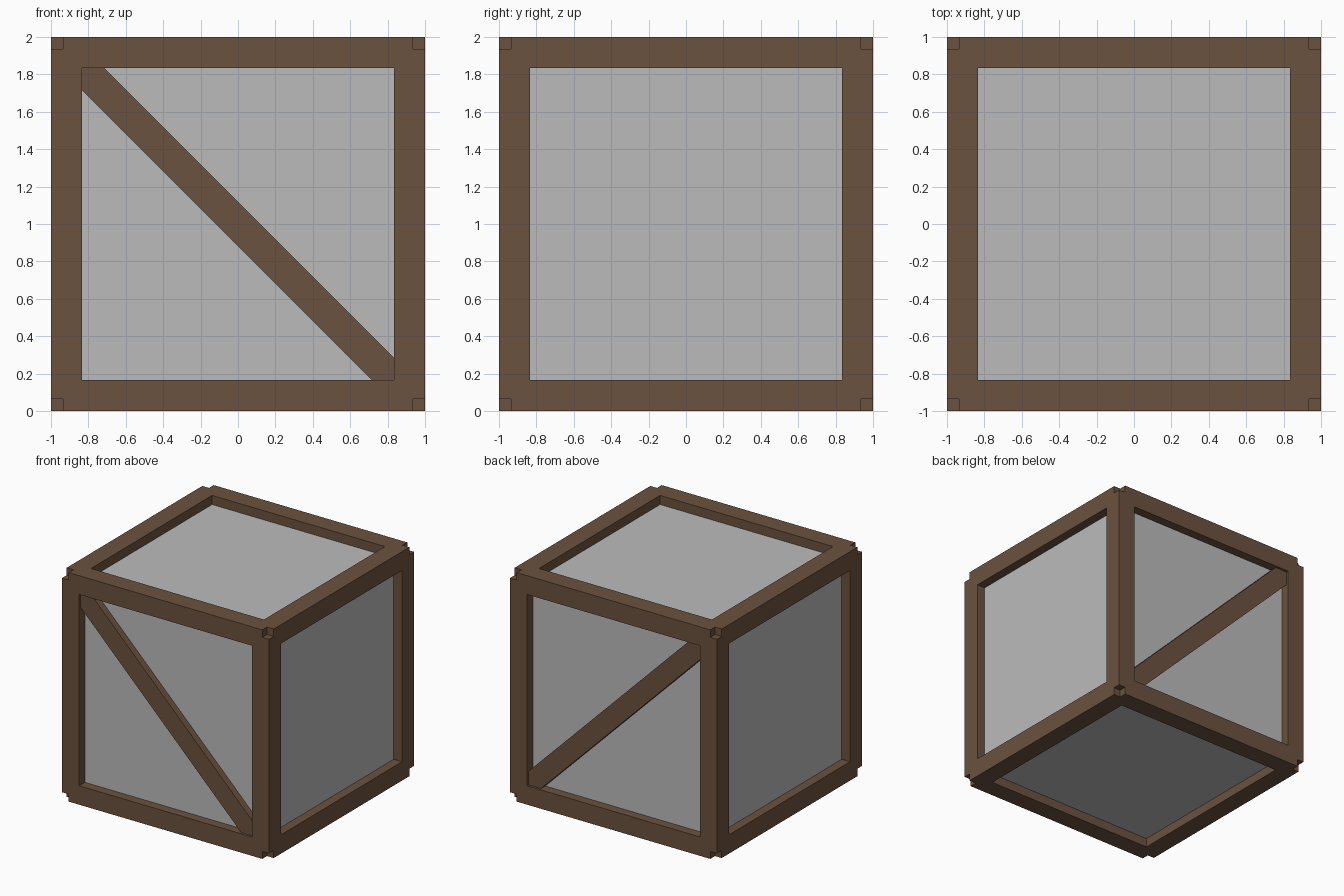
import bpy
import bmesh
from itertools import product
from mathutils import Vector

HALF = 1.0        # half the crate's side
INNER = 0.835     # inner edge of the frame beams
REACH = 0.935     # beams stop short, leaving notched corners
PANEL = 0.92      # panel surface
BRACE = 0.98      # brace surface, just behind the frame
CUT = 0.715       # where the brace meets the frame
MID = Vector((0, 0, HALF))

cube = bpy.data.objects.get("Cube")
if cube:
    bpy.data.objects.remove(cube, do_unlink=True)


def make_material(name, color):
    mat = bpy.data.materials.new(name)
    mat.use_nodes = True
    mat.diffuse_color = color
    mat.node_tree.nodes["Principled BSDF"].inputs["Base Color"].default_value = color
    return mat


def add_object(name, bm, mat):
    bmesh.ops.recalc_face_normals(bm, faces=bm.faces)
    mesh = bpy.data.meshes.new(name)
    bm.to_mesh(mesh)
    bm.free()
    mesh.materials.append(mat)
    obj = bpy.data.objects.new(name, mesh)
    bpy.context.collection.objects.link(obj)
    return obj


def add_box(name, center, size, mat):
    bm = bmesh.new()
    bmesh.ops.create_cube(bm, size=1)
    bmesh.ops.scale(bm, vec=size, verts=bm.verts)
    obj = add_object(name, bm, mat)
    obj.location = MID + Vector(center)


def add_brace(name, y_inner, y_outer, mat):
    # Diagonal board trimmed square to fit the frame opening
    outline = [(-INNER, INNER), (-CUT, INNER), (INNER, -CUT),
               (INNER, -INNER), (CUT, -INNER), (-INNER, CUT)]
    bm = bmesh.new()
    face = bm.faces.new([bm.verts.new((x, y_inner, z)) for x, z in outline])
    side = bmesh.ops.extrude_face_region(bm, geom=[face])
    verts = [v for v in side["geom"] if isinstance(v, bmesh.types.BMVert)]
    bmesh.ops.translate(bm, vec=(0, y_outer - y_inner, 0), verts=verts)
    obj = add_object(name, bm, mat)
    obj.location = MID


wood = make_material("brown wood", (0.147, 0.085, 0.05, 1))
grey = make_material("grey panel", (0.5, 0.5, 0.5, 1))

# Panels: one inner box filling all six openings
add_box("panel_box", (0, 0, 0), (2 * PANEL,) * 3, grey)

# Frame: four beams along each axis
thick = HALF - INNER
offset = (HALF + INNER) / 2
for axis, label in enumerate(("cross", "side", "upright")):
    for number, (a, b) in enumerate(product((-offset, offset), repeat=2), 1):
        center, size = [a, b], [thick, thick]
        center.insert(axis, 0)
        size.insert(axis, 2 * REACH)
        add_box(f"{label}_beam_{number}", center, size, wood)

# Diagonal braces on the front and back
add_brace("front_brace", -PANEL, -BRACE, wood)
add_brace("back_brace", PANEL, BRACE, wood)
